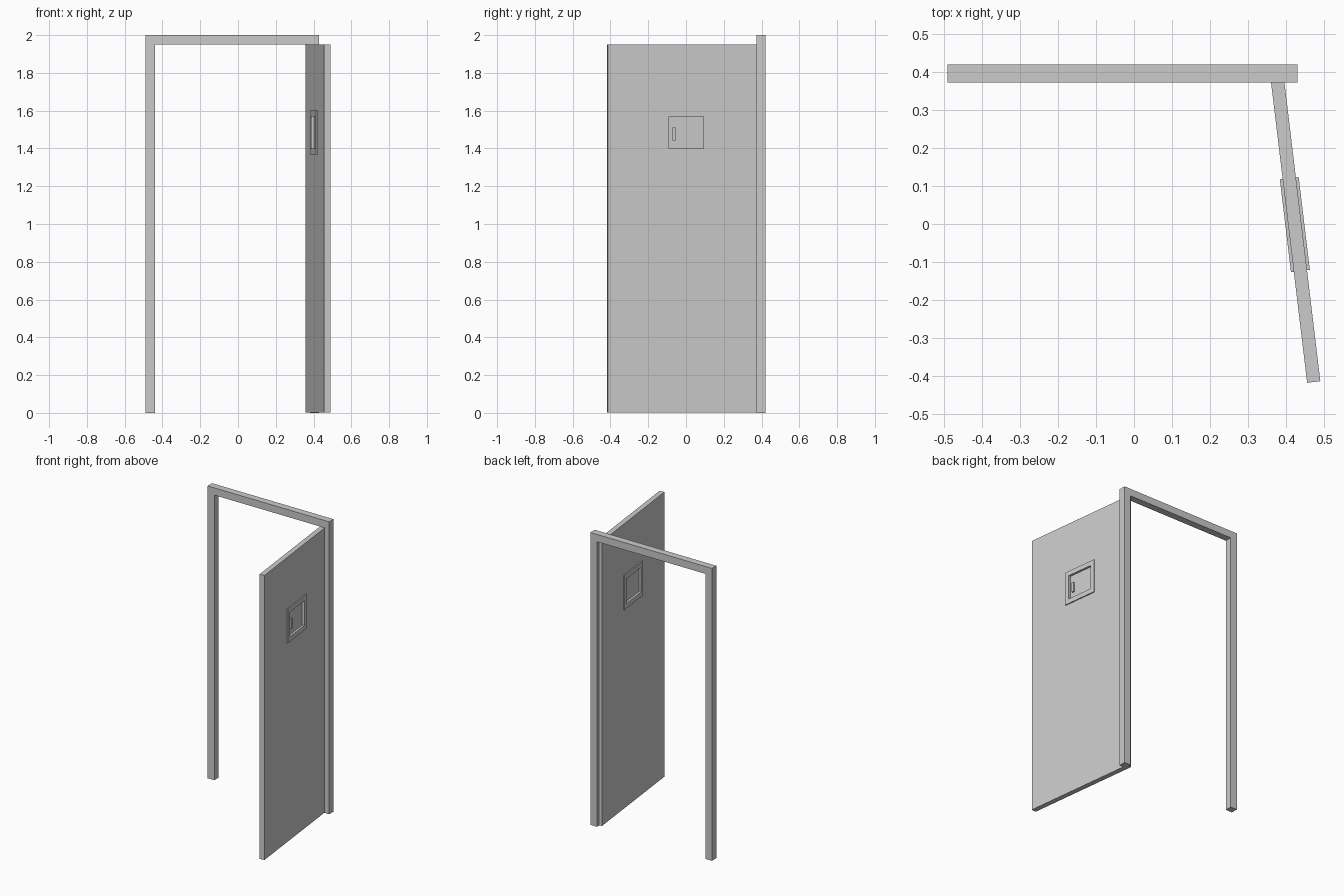
import bpy, bmesh, math
from mathutils import Matrix

if "Cube" in bpy.data.objects:
    bpy.data.objects.remove(bpy.data.objects["Cube"])

# Local door space: x runs from hinge to free edge, +y is the handle side
DOOR = Matrix.Translation((0.375, 0.3985, 0)) @ Matrix.Rotation(math.radians(-83.15), 4, 'Z')


def extrude_xz(name, faces, y0, y1, matrix=Matrix()):
    """Extrude flat faces (lists of x,z points, shared points welded) from y0 to y1."""
    bm = bmesh.new()
    for pts in faces:
        bm.faces.new([bm.verts.new((x, y0, z)) for x, z in pts])
    bmesh.ops.remove_doubles(bm, verts=bm.verts, dist=1e-5)
    geo = bmesh.ops.extrude_face_region(bm, geom=bm.faces[:], use_keep_orig=True)
    new = [v for v in geo['geom'] if isinstance(v, bmesh.types.BMVert)]
    bmesh.ops.translate(bm, verts=new, vec=(0, y1 - y0, 0))
    bmesh.ops.recalc_face_normals(bm, faces=bm.faces[:])
    mesh = bpy.data.meshes.new(name)
    bm.to_mesh(mesh)
    bm.free()
    obj = bpy.data.objects.new(name, mesh)
    obj.matrix_world = matrix
    bpy.context.collection.objects.link(obj)
    return obj


def rect(x0, x1, z0, z1):
    return [(x0, z0), (x1, z0), (x1, z1), (x0, z1)]


def ring(outer, inner):
    """Four quads between two rectangles."""
    return [[outer[i], outer[(i + 1) % 4], inner[(i + 1) % 4], inner[i]] for i in range(4)]


# Door frame: two jambs and a head beam in one profile
extrude_xz("door_frame", [[(-0.49, 0), (-0.44, 0), (-0.44, 1.95), (0.38, 1.95),
                           (0.38, 0), (0.43, 0), (0.43, 2), (-0.49, 2)]], 0.372, 0.42)

# Door leaf with a hatch opening
T = 0.0175
opening = rect(0.31, 0.496, 1.4, 1.568)
extrude_xz("door_leaf", ring(rect(0, 0.82, 0.003, 1.95), opening), -T, T, DOOR)

# Raised trim around the opening on both sides
trim = ring(rect(0.28, 0.526, 1.367, 1.6), opening)
for side, label in ((1, "outer"), (-1, "inner")):
    extrude_xz("hatch_trim_" + label, trim, side * T, side * (T + 0.0075), DOOR)

# Recessed hatch panel and its small pull handle
extrude_xz("hatch_panel", [opening], -0.01, 0.01, DOOR)
extrude_xz("hatch_handle", [rect(0.459, 0.475, 1.443, 1.51)], 0.01, 0.022, DOOR)
